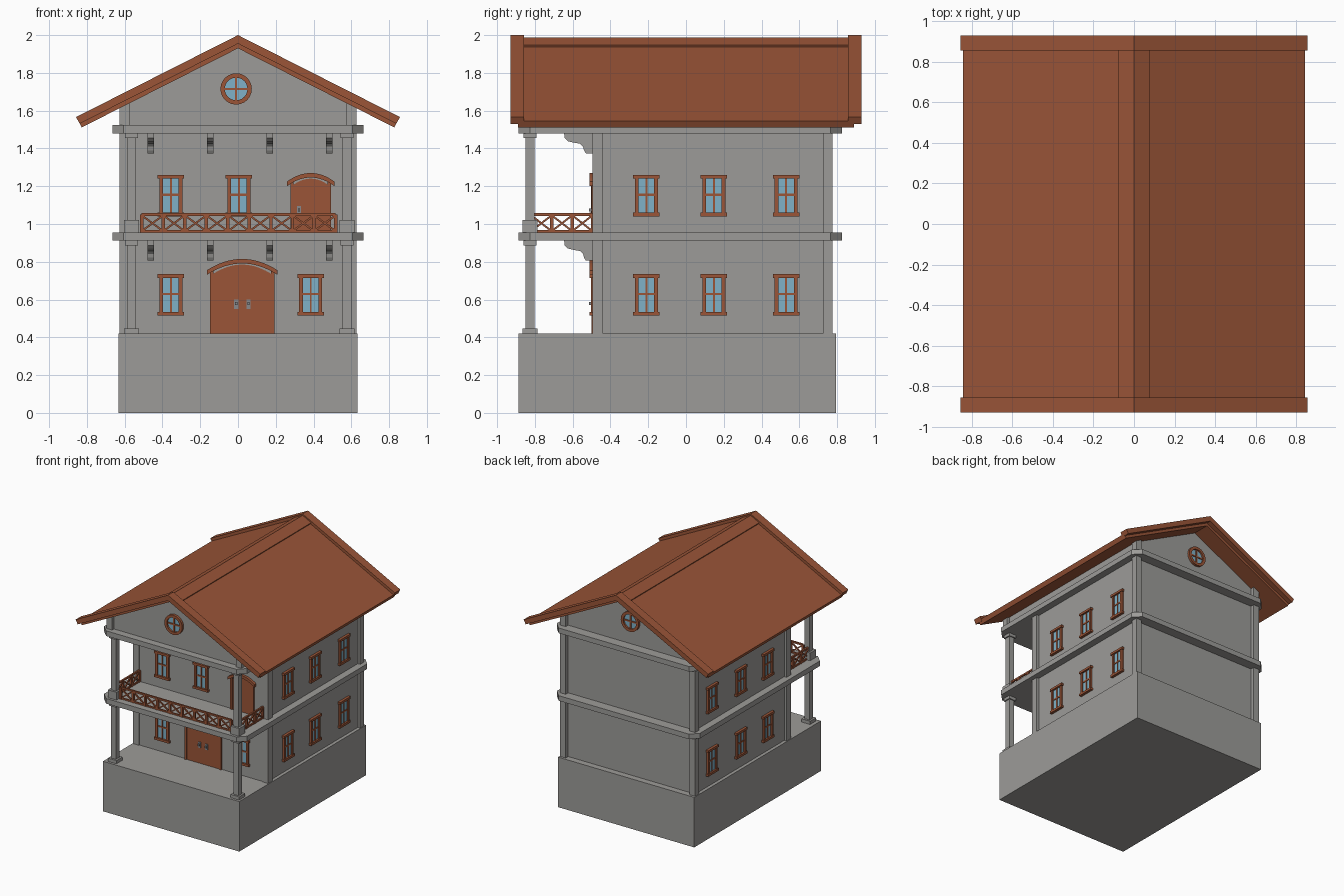
import bpy, bmesh, math
from mathutils import Matrix, Vector

if "Cube" in bpy.data.objects:
    bpy.data.objects.remove(bpy.data.objects["Cube"])

def material(name, rgb):
    m = bpy.data.materials.new(name)
    m.diffuse_color = (*rgb, 1)
    m.use_nodes = True
    m.node_tree.nodes["Principled BSDF"].inputs["Base Color"].default_value = m.diffuse_color
    return m

STONE = material("grey plaster", (0.335, 0.33, 0.315))
WOOD = material("red brown wood", (0.325, 0.091, 0.039))
GLASS = material("blue glass", (0.215, 0.44, 0.57))
METAL = material("grey metal", (0.25, 0.25, 0.26))
parts = {}

def mesh(name, mat):
    return parts.setdefault(name, (bmesh.new(), mat))[0]

def box(name, mat, x, y, z, M=Matrix()):
    """Box from (min, max) ranges, placed by matrix M."""
    c = [(a[0] + a[1]) / 2 for a in (x, y, z)]
    s = [abs(a[1] - a[0]) for a in (x, y, z)]
    bmesh.ops.create_cube(mesh(name, mat), size=1,
                          matrix=M @ Matrix.Translation(c) @ Matrix.Diagonal((*s, 1)))

def prism(name, mat, pts, direction, M=Matrix()):
    """Closed outline of 3D points extruded along a vector."""
    bm = mesh(name, mat)
    f = bm.faces.new([bm.verts.new(M @ Vector(p)) for p in pts])
    r = bmesh.ops.extrude_face_region(bm, geom=[f], use_keep_orig=True)
    vs = [v for v in r["geom"] if isinstance(v, bmesh.types.BMVert)]
    bmesh.ops.translate(bm, verts=vs, vec=M.to_3x3() @ Vector(direction))

def bar(name, mat, p, q, w):
    """Square bar between two points."""
    p, q = Vector(p), Vector(q)
    M = Matrix.Translation((p + q) / 2) @ (q - p).to_track_quat('Z', 'Y').to_matrix().to_4x4()
    h = (q - p).length / 2
    box(name, mat, (-w / 2, w / 2), (-w / 2, w / 2), (-h, h), M)

def wall_frame(x, y, z, turn):
    """Local frame on a wall: x along it, -y outwards."""
    return Matrix.Translation((x, y, z)) @ Matrix.Rotation(math.radians(turn), 4, 'Z')

# Plinth, walls and attic
box("plinth", STONE, (-.633, .633), (-.887, .795), (0, .42))
box("house_walls", STONE, (-.605, .605), (-.488, .742), (.42, 1.5))
prism("attic_walls", STONE, [(-.605, -.825, 1.5), (.605, -.825, 1.5), (.605, -.825, 1.635),
      (0, -.825, 1.94), (-.605, -.825, 1.635)], (0, 1.567, 0))
for s in (-1, 1):
    for y0, y1, z0, z1 in ((-.495, -.44, .42, 1.5), (.725, .775, .42, 1.5),
                           (-.85, -.8, 1.5, 1.64), (.725, .775, 1.5, 1.64)):
        box("corner_posts", STONE, sorted((s * .575, s * .627)), (y0, y1), (z0, z1))

# Floor slabs with cut corners
for z in (.912, 1.48):
    X, Y0, Y1, c = .665, -.887, .825, .06
    prism("floor_slabs", STONE, [(-X + c, Y0, z), (X - c, Y0, z), (X, Y0 + c, z), (X, Y1 - c, z),
          (X - c, Y1, z), (-X + c, Y1, z), (-X, Y1 - c, z), (-X, Y0 + c, z)], (0, 0, .043))

# Porch and balcony columns
for cx in (-.563, .577):
    for z0, z1, base in ((.42, .912, .027), (.955, 1.48, .065)):
        for w, a, b in ((.024, z0, z1), (.04, z0, z0 + base), (.034, z1 - .025, z1)):
            box("columns", STONE, (cx - w, cx + w), (-.826 - w, -.826 + w), (a, b))

# Curved brackets beneath the slabs
for x in (-.48, -.165, .15, .465):
    for top in (.912, 1.48):
        outline = [(-.48, 0), (-.645, 0), (-.643, -.025), (-.625, -.042), (-.59, -.05), (-.56, -.055),
                   (-.545, -.07), (-.54, -.09), (-.53, -.106), (-.48, -.106)]
        prism("brackets", STONE, [(x, y, top + z) for y, z in outline], (.036, 0, 0))

# Rectangular windows
def window(M):
    box("window_glass", GLASS, (-.05, .05), (-.006, .01), (-.095, .095), M)
    for s in (-1, 1):
        box("window_frames", WOOD, sorted((s * .041, s * .061)), (-.016, .01), (-.1, .1), M)
        box("window_frames", WOOD, (-.07, .07), (-.022, .01), sorted((s * .09, s * .109)), M)
    box("window_frames", WOOD, (-.005, .005), (-.011, .01), (-.095, .095), M)
    box("window_frames", WOOD, (-.045, .045), (-.011, .01), (-.001, .011), M)

for x, z in ((-.355, .625), (.385, .625), (-.355, 1.15), (.005, 1.15)):
    window(wall_frame(x, -.488, z, 0))
for s in (-1, 1):
    for y in (-.21, .148, .53):
        for z in (.625, 1.15):
            window(wall_frame(s * .605, y, z, s * 90))

# Round gable windows
def ring_points(r, y, n=24):
    return [(r * math.cos(2 * math.pi * i / n), y, r * math.sin(2 * math.pi * i / n)) for i in range(n)]

def round_window(M):
    prism("round_glass", GLASS, ring_points(.065, -.006), (0, .012, 0), M)
    o, i = ring_points(.083, -.02), ring_points(.06, -.02)
    for k in range(24):
        j = (k + 1) % 24
        prism("round_frames", WOOD, [o[k], o[j], i[j], i[k]], (0, .025, 0), M)
    box("round_frames", WOOD, (-.006, .006), (-.013, .005), (-.062, .062), M)
    box("round_frames", WOOD, (-.062, .062), (-.013, .005), (-.006, .006), M)

round_window(wall_frame(-.01, -.825, 1.715, 0))
round_window(wall_frame(-.01, .742, 1.715, 180))

# Arched doors: leaf, jambs, curved hood and handles
def door(cx, z0, hw, spring, rise, handles):
    M = wall_frame(cx, -.488, z0, 0)
    def arc(w, dz, y):
        return [(w * t / 8, y, spring + dz + rise * (1 - (t / 8) ** 2)) for t in range(-8, 9)]
    prism("door_leaves", WOOD, [(-hw, -.006, 0)] + arc(hw, -.03, -.006) + [(hw, -.006, 0)], (0, .016, 0), M)
    for s in (-1, 1):
        box("door_frames", WOOD, sorted((s * (hw - .018), s * hw)), (-.013, .01), (0, spring), M)
    lo, hi = arc(hw + .017, -.024, -.022), arc(hw + .017, 0, -.022)
    for k in range(16):
        prism("door_hoods", WOOD, [lo[k], lo[k + 1], hi[k + 1], hi[k]], (0, .032, 0), M)
    for hx, hz in handles:
        box("door_handles", METAL, (hx - .011, hx + .011), (-.012, 0), (hz - .024, hz + .024), M)
        box("door_handles", METAL, (hx - .006, hx + .006), (-.026, 0), (hz - .004, hz + .012), M)

door(.022, .42, .17, .335, .06, ((-.031, .155), (.034, .155)))
door(.385, .955, .108, .27, .045, ((-.062, .115),))

# Balcony railing with crossed braces
def railing(p, q, posts):
    p, q = Vector(p), Vector(q)
    for z, w in ((.961, .012), (1.05, .014)):
        bar("railing", WOOD, p + Vector((0, 0, z)), q + Vector((0, 0, z)), w)
    for a, b in zip(posts, posts[1:]):
        A, B = p.lerp(q, a), p.lerp(q, b)
        lo, hi = Vector((0, 0, .962)), Vector((0, 0, 1.046))
        bar("railing", WOOD, A + lo, B + hi, .01)
        bar("railing", WOOD, A + hi, B + lo, .01)
    for a in posts:
        A = p.lerp(q, a)
        bar("railing", WOOD, A + Vector((0, 0, .955)), A + Vector((0, 0, 1.05)), .018)

railing((-.51, -.826, 0), (.517, -.826, 0), [i / 9 for i in range(10)])
for x in (-.57, .577):
    railing((x, -.82, 0), (x, -.495, 0), [0, .335, .67, 1])

# Roof layers: chevrons with square-cut eaves
SLOPE = .506
def chevron(name, lo, hi, hw, y0, y1):
    inset = (hi - lo) * SLOPE / (1 + SLOPE ** 2)
    w = hw - inset
    for s in (-1, 1):
        prism(name, WOOD, [(0, y0, lo), (0, y0, hi), (s * hw, y0, hi - SLOPE * hw),
                           (s * w, y0, lo - SLOPE * w)], (0, y1 - y0, 0))

chevron("roof", 1.93, 1.974, .845, -.89, .89)
chevron("ridge_cap", 1.97, 1.988, .08, -.86, .86)
for s in (-1, 1):
    chevron("gable_boards", 1.955, 2.0, .857, *sorted((s * .857, s * .93)))

# Turn every part into an object
for name, (bm, mat) in parts.items():
    bmesh.ops.recalc_face_normals(bm, faces=bm.faces)
    me = bpy.data.meshes.new(name)
    bm.to_mesh(me)
    bm.free()
    me.materials.append(mat)
    bpy.context.collection.objects.link(bpy.data.objects.new(name, me))
